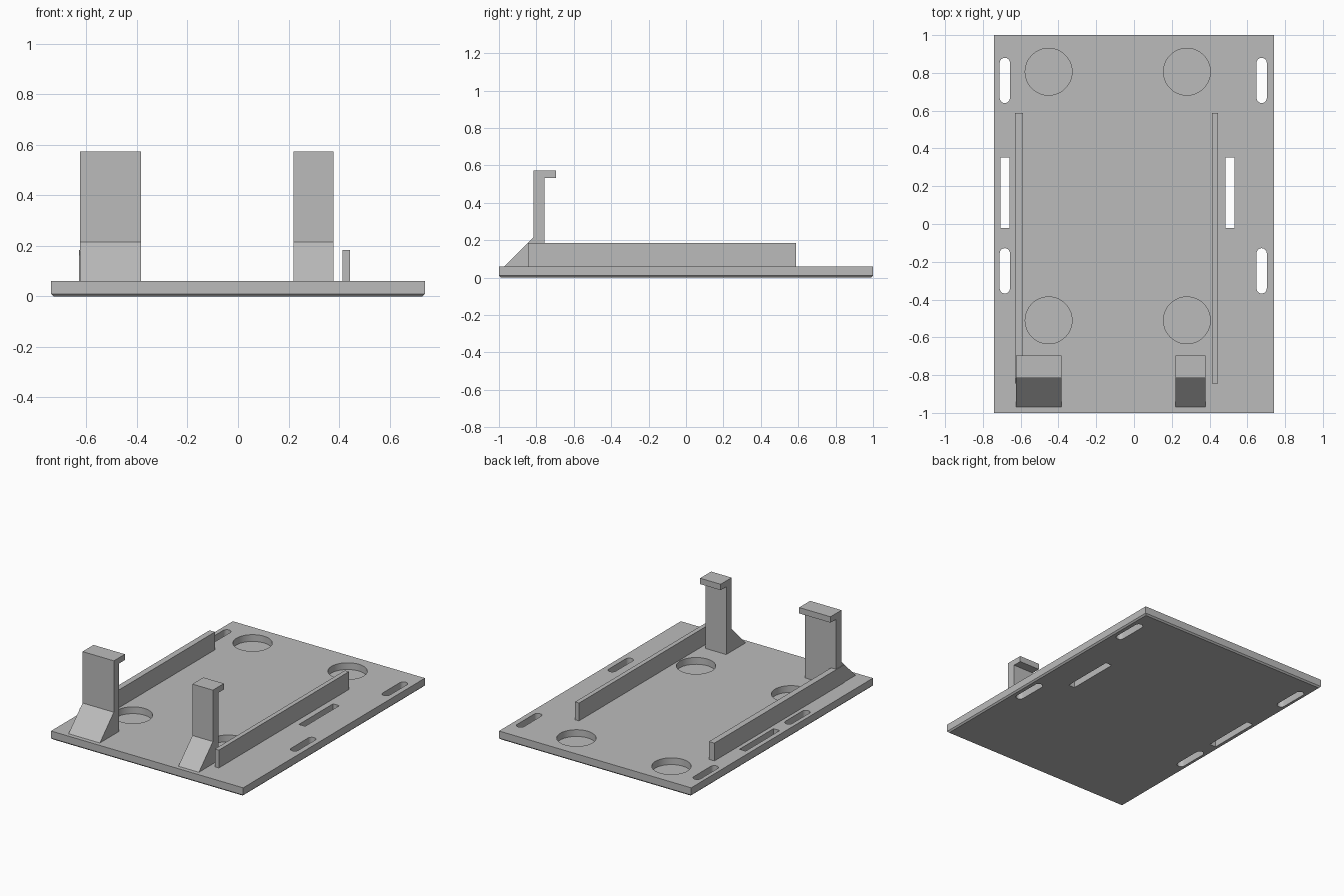
import bpy, bmesh, math

if "Cube" in bpy.data.objects:
    bpy.data.objects.remove(bpy.data.objects["Cube"])

grey = bpy.data.materials.new("plain_grey")
grey.diffuse_color = (0.5, 0.5, 0.5, 1)
grey.use_nodes = True
grey.node_tree.nodes["Principled BSDF"].inputs["Base Color"].default_value = grey.diffuse_color


def prism(name, points, direction):
    """Extrude a closed polygon along a direction."""
    bm = bmesh.new()
    face = bm.faces.new([bm.verts.new(p) for p in points])
    new = bmesh.ops.extrude_face_region(bm, geom=[face])["geom"]
    bmesh.ops.translate(bm, vec=direction,
                        verts=[g for g in new if isinstance(g, bmesh.types.BMVert)])
    bmesh.ops.recalc_face_normals(bm, faces=bm.faces)
    mesh = bpy.data.meshes.new(name)
    bm.to_mesh(mesh)
    bm.free()
    mesh.materials.append(grey)
    obj = bpy.data.objects.new(name, mesh)
    bpy.context.collection.objects.link(obj)
    return obj


def box(name, x0, x1, y0, y1, z0, z1):
    return prism(name, [(x0, y0, z0), (x1, y0, z0), (x1, y1, z0), (x0, y1, z0)],
                 (0, 0, z1 - z0))


def rounded(name, x, y0, y1, r, z0, z1, n=32):
    """Upright cylinder, stretched into a slot when y0 differs from y1."""
    pts = []
    for cy, start in ((y1, 0), (y0, math.pi)):
        for i in range(n + 1 if y1 > y0 else n):
            a = start + math.pi * i / n
            pts.append((x + r * math.cos(a), cy + r * math.sin(a), z0))
    return prism(name, pts, (0, 0, z1 - z0))


TOP = 0.06

# Base plate with a small chamfer around its underside
plate = box("base_plate", -0.74, 0.74, -1, 1, 0, TOP)
bm = bmesh.new()
bm.from_mesh(plate.data)
rim = [e for e in bm.edges if all(v.co.z < 0.001 for v in e.verts)]
bmesh.ops.bevel(bm, geom=rim, offset=0.01, segments=1, affect='EDGES')
bm.to_mesh(plate.data)
bm.free()

# Cutters: round blind pockets, rounded slots, square slots
cutters = []
for x in (-0.452, 0.28):
    for y in (-0.51, 0.806):
        cutters.append(rounded("pocket_cutter", x, y, y, 0.124, 0.013, 0.2))
for x in (-0.684, 0.676):
    for y in (-0.248, 0.76):
        cutters.append(rounded("slot_cutter", x, y - 0.093, y + 0.093, 0.027, -0.1, 0.2, 12))
for x in (-0.683, 0.509):
    cutters.append(box("strap_cutter", x - 0.024, x + 0.024, -0.022, 0.353, -0.1, 0.2))

bpy.context.view_layer.objects.active = plate
plate.select_set(True)
for cutter in cutters:
    mod = plate.modifiers.new("cut", 'BOOLEAN')
    mod.operation = 'DIFFERENCE'
    mod.solver = 'EXACT'
    mod.object = cutter
    bpy.ops.object.modifier_apply(modifier=mod.name)
    bpy.data.objects.remove(cutter)
bpy.ops.object.shade_smooth_by_angle(angle=math.radians(30))

# Side rails
box("left_rail", -0.63, -0.588, -0.845, 0.587, TOP, 0.184)
box("right_rail", 0.413, 0.444, -0.845, 0.587, TOP, 0.184)

# Hooked clips with a sloped brace at the front
profile = [(-0.97, TOP), (-0.757, TOP), (-0.757, 0.532), (-0.695, 0.532),
           (-0.695, 0.573), (-0.816, 0.573), (-0.816, 0.215)]
for name, x0, x1 in (("left_clip", -0.626, -0.385), ("right_clip", 0.22, 0.378)):
    prism(name, [(x0, y, z) for y, z in profile], (x1 - x0, 0, 0))
